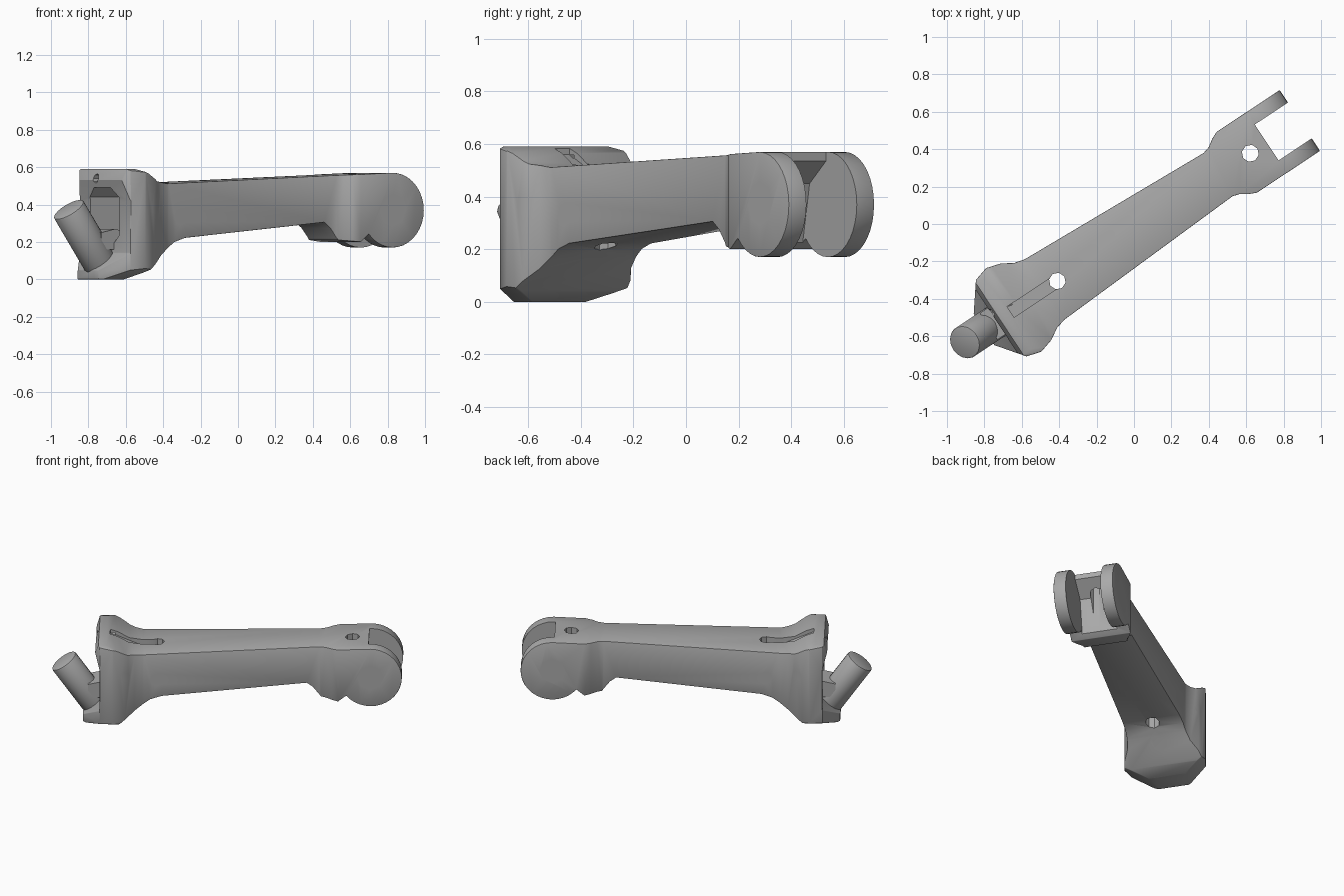
import bpy, bmesh, math
from mathutils import Vector

if "Cube" in bpy.data.objects:
    bpy.data.objects.remove(bpy.data.objects["Cube"])

MID = -0.028                    # centre line of the arm, across its length
TURN = math.radians(33.5)       # the arm lies diagonally

grey = bpy.data.materials.new("plain_grey")
grey.use_nodes = True
grey.diffuse_color = (0.4, 0.4, 0.4, 1)
grey.node_tree.nodes["Principled BSDF"].inputs["Base Color"].default_value = (0.4, 0.4, 0.4, 1)


def finish_mesh(name, bm):
    bmesh.ops.recalc_face_normals(bm, faces=bm.faces)
    mesh = bpy.data.meshes.new(name)
    bm.to_mesh(mesh)
    bm.free()
    mesh.materials.append(grey)
    obj = bpy.data.objects.new(name, mesh)
    bpy.context.collection.objects.link(obj)
    return obj


def prism(name, points, place, low, high):
    """Extrude a 2D profile; place(a, b, depth) gives the 3D point."""
    bm = bmesh.new()
    ends = [[bm.verts.new(place(a, b, d)) for a, b in points] for d in (low, high)]
    bm.faces.new(ends[0])
    bm.faces.new(ends[1])
    n = len(points)
    for i in range(n):
        j = (i + 1) % n
        bm.faces.new((ends[0][i], ends[0][j], ends[1][j], ends[1][i]))
    return finish_mesh(name, bm)


def plan(a, b, d):
    return (a, MID + b, d)


def side(a, b, d):
    return (a, MID + d, b)


def section(a, b, d):
    return (d, MID + a, b)


def rod(name, start, end, radius, sides=6):
    a, b = Vector(start), Vector(end)
    bm = bmesh.new()
    bmesh.ops.create_cone(bm, cap_ends=True, segments=sides, radius1=radius,
                          radius2=radius, depth=(b - a).length)
    turn = (b - a).to_track_quat('Z', 'Y')
    for v in bm.verts:
        v.co = turn @ v.co + (a + b) / 2 + Vector((0, MID, 0))
    return finish_mesh(name, bm)


def apply(obj, mod):
    bpy.ops.object.select_all(action='DESELECT')
    bpy.context.view_layer.objects.active = obj
    obj.select_set(True)
    bpy.ops.object.modifier_apply(modifier=mod.name)


def combine(obj, tool, operation):
    mod = obj.modifiers.new("combine", 'BOOLEAN')
    mod.operation = operation
    mod.solver = 'EXACT'
    mod.object = tool
    apply(obj, mod)
    bpy.data.objects.remove(tool)


def soften(obj, width):
    mod = obj.modifiers.new("soften", 'BEVEL')
    mod.width = width
    mod.segments = 2
    mod.limit_method = 'ANGLE'
    mod.angle_limit = math.radians(40)
    apply(obj, mod)


# Arm body: plan outline, side profile and cross-section intersected
half = [(-0.98, 0.1), (-0.87, 0.245), (-0.79, 0.268), (-0.71, 0.245), (-0.65, 0.208),
        (-0.59, 0.193), (0.52, 0.139), (0.56, 0.15), (0.6, 0.177), (0.64, 0.195),
        (1.1, 0.195)]
outline = half + [(u, -v) for u, v in reversed(half)]
body = prism("arm_body", outline, plan, -0.2, 0.9)

eye = (0.845, 0.37)
arc = [(eye[0] + 0.2 * math.cos(math.radians(t)), eye[1] + 0.2 * math.sin(math.radians(t)))
       for t in range(-140, 91, 10)]
profile = [(-0.98, 0.05), (-0.98, 0), (-0.83, 0), (-0.76, 0.04), (-0.6, 0.165),
           (-0.55, 0.2), (-0.48, 0.222), (0.44, 0.305), (0.48, 0.275), (0.53, 0.21),
           (0.64, 0.2)] + arc + [
           (0.52, 0.557), (-0.6, 0.512), (-0.69, 0.525), (-0.76, 0.565),
           (-0.83, 0.59), (-0.88, 0.59), (-0.9, 0.53), (-0.87, 0.42), (-0.87, 0.14)]
combine(body, prism("side_tool", profile, side, -0.6, 0.6), 'INTERSECT')

edge = [(-0.3, 0.07), (-0.12, 0), (0.12, 0), (0.3, 0.07),
        (0.3, 0.56), (0.2, 0.6), (-0.2, 0.6), (-0.3, 0.56)]
combine(body, prism("section_tool", edge, section, -1.3, 1.3), 'INTERSECT')
soften(body, 0.009)

# Fork gap with an overhanging top
gap = [(0.832, 0.8), (0.832, 0.535), (0.72, 0.45), (0.665, 0.19), (0.66, 0.0),
       (1.3, 0.0), (1.3, 0.8)]
combine(body, prism("gap_tool", gap, side, -0.115, 0.115), 'DIFFERENCE')

# Pocket in the broad end
pocket = [(-0.14, 0.24), (-0.08, 0.19), (0.08, 0.19), (0.14, 0.24),
          (0.14, 0.44), (0.08, 0.49), (-0.08, 0.49), (-0.14, 0.44)]
combine(body, prism("pocket_tool", pocket, section, -1.2, -0.66), 'DIFFERENCE')

# Ramped slot on the top
ramp = [(-0.81, 0.56), (-0.51, 0.43), (-0.51, 0.8), (-0.81, 0.8)]
combine(body, prism("slot_tool", ramp, side, -0.034, 0.034), 'DIFFERENCE')

# Round holes: start, end, radius
holes = [((eye[0], -0.5, eye[1]), (eye[0], 0.5, eye[1]), 0.083),
         ((-0.51, -0.5, 0.335), (-0.51, 0.5, 0.335), 0.042),
         ((-0.71, -0.5, 0.38), (-0.71, 0.5, 0.38), 0.029),
         ((-0.51, 0, 0), (-0.51, 0, 0.8), 0.045),
         ((-0.67, 0, 0), (-0.58, 0, 0.3), 0.042),
         ((0.727, 0, 0), (0.727, 0, 0.8), 0.046),
         ((-1.2, 0.05, 0.54), (-0.78, 0.05, 0.54), 0.025)]
for start, end, radius in holes:
    combine(body, rod("hole_tool", start, end, radius, 8), 'DIFFERENCE')

# Slanted peg standing on the foot
peg = rod("slanted_peg", (-0.89, 0, 0.07), (-1.105, 0, 0.375), 0.092, 18)
soften(peg, 0.008)

# Bracket that ties the peg to the pocket
bracket_shape = [(-0.95, 0.16), (-0.74, 0.16), (-0.74, 0.23), (-0.86, 0.27), (-0.95, 0.25)]
bracket = prism("peg_bracket", bracket_shape, side, -0.085, 0.085)

# Shade and turn everything into place
for obj in (body, peg, bracket):
    bpy.ops.object.select_all(action='DESELECT')
    bpy.context.view_layer.objects.active = obj
    obj.select_set(True)
    bpy.ops.object.shade_smooth_by_angle(angle=math.radians(30))
    obj.rotation_euler.z = TURN
